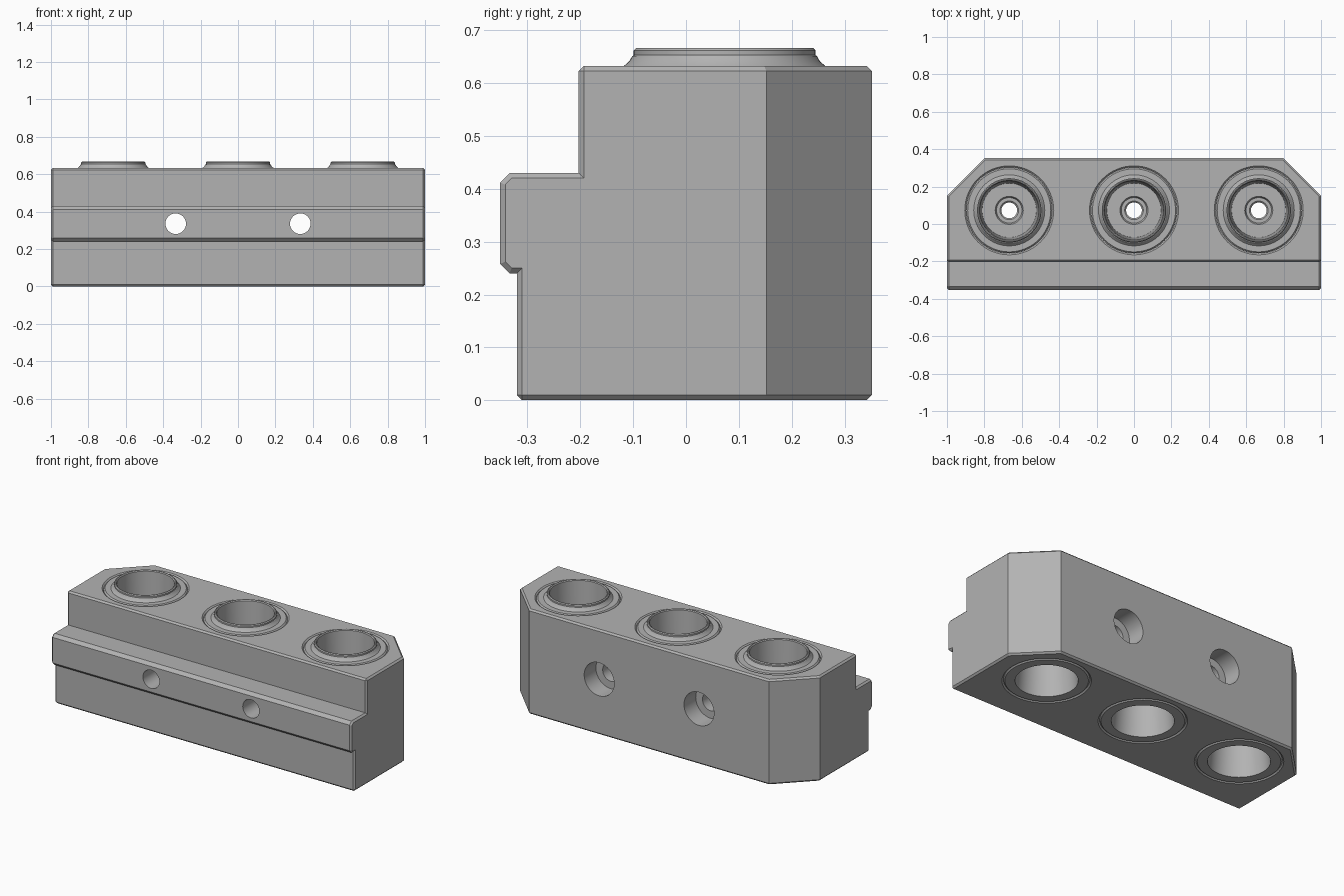
import bpy, bmesh, math
from mathutils import Matrix, Vector

if "Cube" in bpy.data.objects:
    bpy.data.objects.remove(bpy.data.objects["Cube"], do_unlink=True)

grey = bpy.data.materials.new("machined_grey")
grey.use_nodes = True
colour = (0.45, 0.45, 0.45, 1)
grey.diffuse_color = colour
grey.node_tree.nodes["Principled BSDF"].inputs["Base Color"].default_value = colour

TOP = 0.633
BORE_Y = 0.073
BORE_X = (-0.667, 0, 0.667)
BOLT_X = (-0.333, 0.333)


def finish(bm, name):
    bmesh.ops.recalc_face_normals(bm, faces=bm.faces)
    mesh = bpy.data.meshes.new(name)
    bm.to_mesh(mesh)
    bm.free()
    mesh.materials.append(grey)
    obj = bpy.data.objects.new(name, mesh)
    bpy.context.collection.objects.link(obj)
    return obj


def lathe(name, profile, matrix):
    """Spin a closed (radius, height) loop into a solid."""
    bm = bmesh.new()
    verts = [bm.verts.new((r, 0, z)) for r, z in profile]
    edges = [bm.edges.new((a, b)) for a, b in zip(verts, verts[1:] + verts[:1])
             if a.co.x + b.co.x > 0]
    bmesh.ops.spin(bm, geom=verts + edges, cent=(0, 0, 0), axis=(0, 0, 1),
                   angle=math.tau, steps=64, use_merge=False)
    bmesh.ops.remove_doubles(bm, verts=bm.verts, dist=1e-5)
    bm.transform(matrix)
    return finish(bm, name)


def activate(obj):
    bpy.ops.object.select_all(action='DESELECT')
    obj.select_set(True)
    bpy.context.view_layer.objects.active = obj


def cut(obj, cutter):
    cutter.hide_render = True
    mod = obj.modifiers.new("cut", 'BOOLEAN')
    mod.operation = 'DIFFERENCE'
    mod.solver = 'EXACT'
    mod.object = cutter
    activate(obj)
    bpy.ops.object.modifier_apply(modifier=mod.name)
    bpy.data.objects.remove(cutter, do_unlink=True)


def smooth(obj):
    activate(obj)
    bpy.ops.object.shade_smooth_by_angle(angle=math.radians(25))


# Stepped side profile of the block with a chamfered front rail
side = [(-0.32, 0), (0.352, 0), (0.352, TOP), (-0.203, TOP), (-0.203, 0.43),
        (-0.334, 0.43), (-0.352, 0.412), (-0.352, 0.258), (-0.334, 0.24),
        (-0.32, 0.24)]
bm = bmesh.new()
face = bm.faces.new([bm.verts.new((-1, y, z)) for y, z in side])
ext = bmesh.ops.extrude_face_region(bm, geom=[face])
bmesh.ops.translate(bm, vec=(2, 0, 0),
                    verts=[v for v in ext["geom"] if isinstance(v, bmesh.types.BMVert)])
# Cut off the two back corners
for s in (-1, 1):
    res = bmesh.ops.bisect_plane(bm, geom=bm.verts[:] + bm.edges[:] + bm.faces[:],
                                 plane_co=(s, 0.152, 0), plane_no=(s, 1, 0), clear_outer=True)
    rim = [e for e in res["geom_cut"] if isinstance(e, bmesh.types.BMEdge)]
    bmesh.ops.edgeloop_fill(bm, edges=rim)
bmesh.ops.recalc_face_normals(bm, faces=bm.faces)
# Chamfer every square outer edge
square = [e for e in bm.edges if e.is_convex and e.calc_face_angle(0) > 1.2]
bmesh.ops.bevel(bm, geom=square, offset=0.012, segments=1, affect='EDGES', clamp_overlap=True)
block = finish(bm, "block")

# Bushing seats with a chamfered rim at each end
seat = [(0, -0.01), (0.248, -0.01), (0.23, 0.008), (0.23, TOP - 0.008),
        (0.248, TOP + 0.01), (0, TOP + 0.01)]
for x in BORE_X:
    cut(block, lathe("seat_cutter", seat, Matrix.Translation((x, BORE_Y, 0))))

# Bolt holes, counterbored from the back
bolt = [(0, -0.5), (0.055, -0.5), (0.055, 0.24), (0.1, 0.24), (0.1, 0.5), (0, 0.5)]
turn = Matrix.Rotation(-math.pi / 2, 4, 'X')
for x in BOLT_X:
    cut(block, lathe("bolt_cutter", bolt, Matrix.Translation((x, 0, 0.335)) @ turn))
smooth(block)

# Flush bushings with raised collar, tapered sockets and a small centre hole
bushing = [(0.168, 0), (0.222, 0), (0.2295, 0.008), (0.2295, TOP - 0.008), (0.222, TOP),
           (0.19, TOP), (0.18, 0.642), (0.175, 0.651), (0.172, 0.653), (0.172, 0.662),
           (0.167, 0.667), (0.162, 0.667), (0.157, 0.662), (0.145, 0.34),
           (0.075, 0.34), (0.068, 0.325), (0.05, 0.325), (0.042, 0.317),
           (0.042, 0.28), (0.145, 0.28)]
for i, x in enumerate(BORE_X):
    smooth(lathe(f"bushing_{i + 1}", bushing, Matrix.Translation((x, BORE_Y, 0))))
